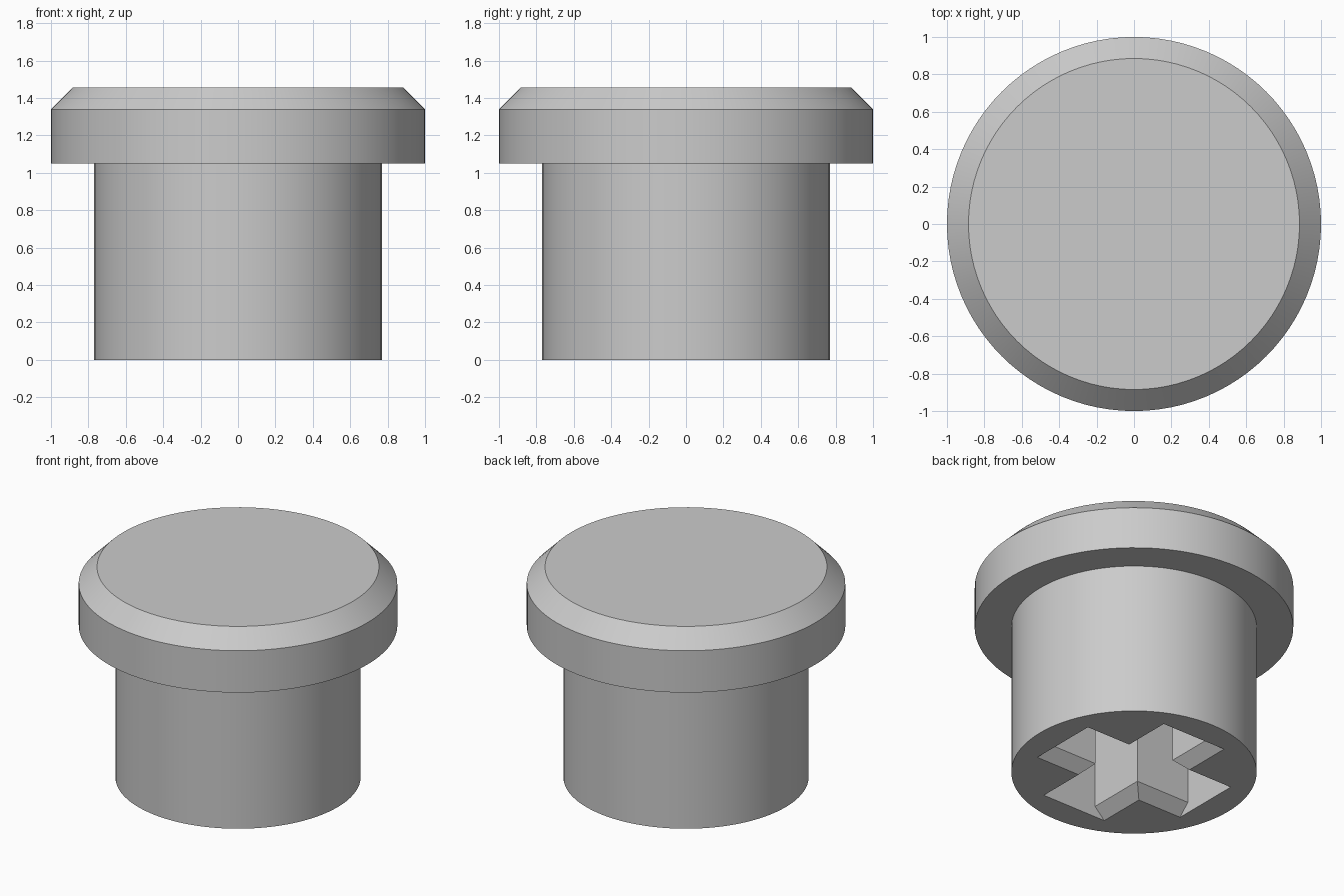
import bpy, bmesh
from math import radians, tau

if "Cube" in bpy.data.objects:
    bpy.data.objects.remove(bpy.data.objects["Cube"], do_unlink=True)

SEGMENTS = 96
ARM_REACH = 0.585      # socket centre to arm end
ARM_HALF = 0.172       # half the arm width
LEAD_IN = 0.075        # chamfer along the arm sides
SOCKET_DEPTH = 0.75

grey = bpy.data.materials.new("plain_grey")
grey.use_nodes = True
grey.diffuse_color = (0.6, 0.6, 0.6, 1)
grey.node_tree.nodes["Principled BSDF"].inputs["Base Color"].default_value = grey.diffuse_color


def make_object(name, bm):
    bmesh.ops.recalc_face_normals(bm, faces=bm.faces)
    mesh = bpy.data.meshes.new(name)
    bm.to_mesh(mesh)
    bm.free()
    mesh.materials.append(grey)
    obj = bpy.data.objects.new(name, mesh)
    bpy.context.collection.objects.link(obj)
    return obj


def lathe(name, profile):
    """Stack rings of (radius, height) and close both ends."""
    bm = bmesh.new()
    ring = bmesh.ops.create_circle(bm, segments=SEGMENTS, radius=profile[0][0], cap_ends=True)["verts"]
    for v in ring:
        v.co.z = profile[0][1]
    edges = list(bm.edges)
    for radius, height in profile[1:]:
        new = bmesh.ops.extrude_edge_only(bm, edges=edges)["geom"]
        edges = [g for g in new if isinstance(g, bmesh.types.BMEdge)]
        for v in {v for e in edges for v in e.verts}:
            flat = v.co.xy.normalized() * radius
            v.co = (flat.x, flat.y, height)
    bmesh.ops.contextual_create(bm, geom=edges)
    return make_object(name, bm)


def slot_cutter(name, turn):
    """Straight bar, flared at its mouth, running through the centre."""
    flare = ARM_HALF + 2 * LEAD_IN
    half = [(flare, -LEAD_IN), (ARM_HALF, LEAD_IN), (ARM_HALF, SOCKET_DEPTH)]
    outline = half + [(-x, z) for x, z in reversed(half)]
    bm = bmesh.new()
    face = bm.faces.new([bm.verts.new((x, -ARM_REACH, z)) for x, z in outline])
    new = bmesh.ops.extrude_face_region(bm, geom=[face])["geom"]
    for v in new:
        if isinstance(v, bmesh.types.BMVert):
            v.co.y = ARM_REACH
    obj = make_object(name, bm)
    obj.rotation_euler.z = turn
    obj.hide_render = True
    return obj


# Round stem with a wide, bevelled cap
plug = lathe("capped_plug", [(0.77, 0), (0.77, 1.05), (1, 1.05), (1, 1.34), (0.885, 1.455)])
bpy.context.view_layer.objects.active = plug
plug.select_set(True)

# Cross-shaped socket in the underside
for i in range(2):
    cutter = slot_cutter(f"slot_cutter_{i + 1}", i * tau / 4)
    mod = plug.modifiers.new("socket_slot", "BOOLEAN")
    mod.operation = "DIFFERENCE"
    mod.solver = "EXACT"
    mod.object = cutter
    bpy.context.view_layer.update()
    bpy.ops.object.modifier_apply(modifier=mod.name)
    bpy.data.objects.remove(cutter, do_unlink=True)

bpy.ops.object.shade_smooth_by_angle(angle=radians(30))
